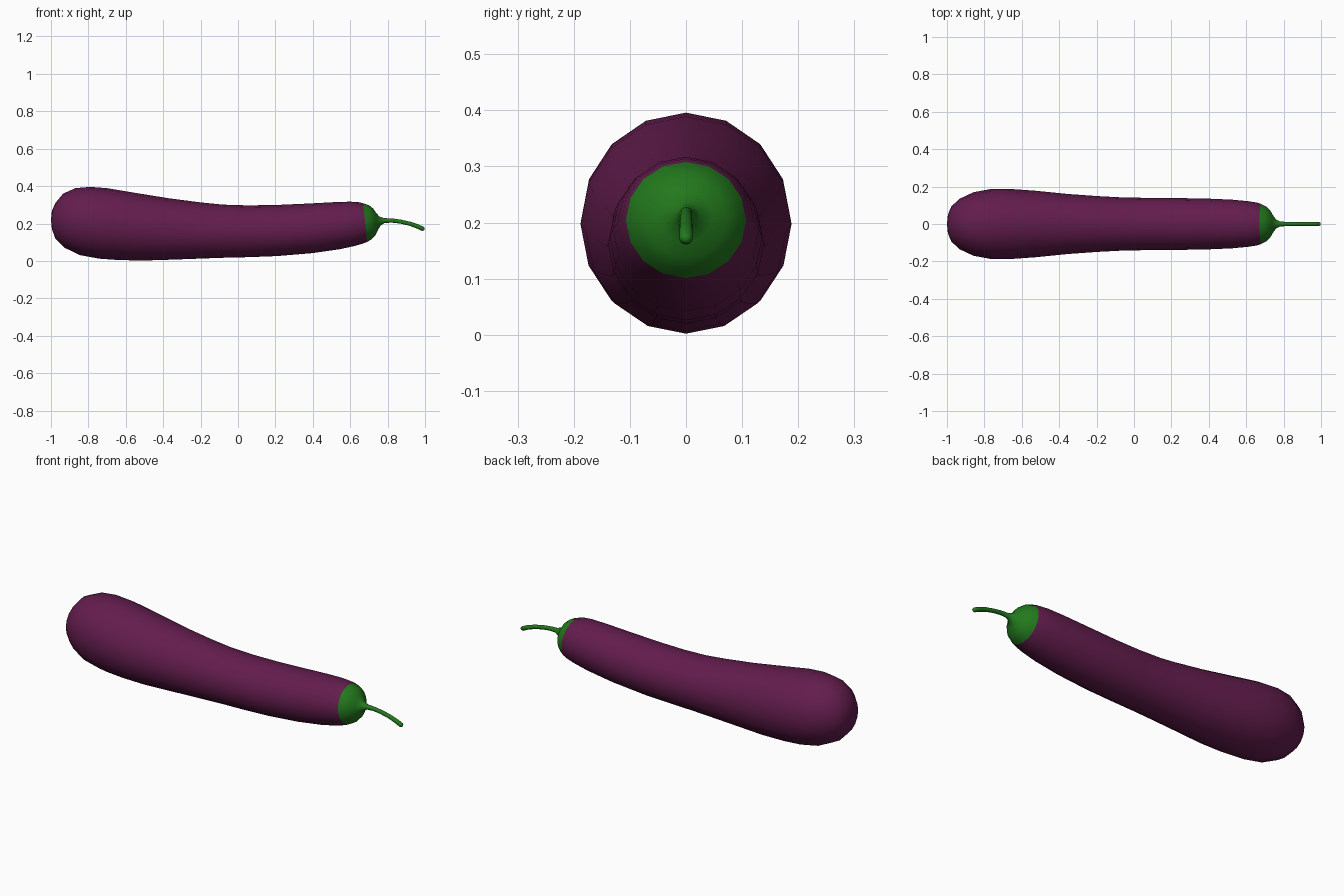
import bpy, bmesh, math
from mathutils import Vector

SIDES = 16


def material(name, color):
    m = bpy.data.materials.new(name)
    m.diffuse_color = (*color, 1)
    return m


def loft(name, rings, mat, start_tip=None, end_tip=None):
    """Each ring: top x, top z, bottom x, bottom z, half width in y."""
    bm = bmesh.new()
    loops = []
    for tx, tz, bx, bz, w in rings:
        top, bottom = Vector((tx, 0, tz)), Vector((bx, 0, bz))
        mid, up = (top + bottom) / 2, (top - bottom) / 2
        loops.append([bm.verts.new(mid + up * math.cos(a) + Vector((0, w * math.sin(a), 0)))
                      for a in (2 * math.pi * i / SIDES for i in range(SIDES))])
    for a, b in zip(loops, loops[1:]):
        for i in range(SIDES):
            j = (i + 1) % SIDES
            bm.faces.new((a[i], a[j], b[j], b[i]))
    for tip, ring in ((start_tip, loops[0]), (end_tip, loops[-1])):
        if tip:
            v = bm.verts.new((tip[0], 0, tip[1]))
            for i in range(SIDES):
                bm.faces.new((ring[i], ring[(i + 1) % SIDES], v))
    bmesh.ops.recalc_face_normals(bm, faces=bm.faces)
    me = bpy.data.meshes.new(name)
    bm.to_mesh(me)
    bm.free()
    me.materials.append(mat)
    me.shade_smooth()
    ob = bpy.data.objects.new(name, me)
    bpy.context.collection.objects.link(ob)
    return ob


purple = material("purple_skin", (0.125, 0.012, 0.075))
green = material("green_stalk", (0.016, 0.19, 0.012))

# Fruit: bulbous left end, slimmer neck on the right
loft("fruit_body", [
    (-0.995, 0.268, -0.995, 0.172, 0.05),
    (-0.975, 0.312, -0.978, 0.122, 0.094),
    (-0.935, 0.36, -0.93, 0.072, 0.135),
    (-0.87, 0.389, -0.845, 0.031, 0.17),
    (-0.79, 0.396, -0.74, 0.012, 0.187),
    (-0.70, 0.389, -0.64, 0.005, 0.188),
    (-0.55, 0.364, -0.51, 0.002, 0.178),
    (-0.37, 0.335, -0.35, 0.007, 0.161),
    (-0.20, 0.313, -0.19, 0.013, 0.149),
    (-0.08, 0.301, -0.08, 0.017, 0.143),
    (0.05, 0.297, 0.05, 0.02, 0.14),
    (0.20, 0.299, 0.21, 0.026, 0.139),
    (0.38, 0.307, 0.40, 0.042, 0.136),
    (0.51, 0.314, 0.54, 0.062, 0.13),
    (0.60, 0.317, 0.62, 0.079, 0.122),
    (0.645, 0.314, 0.665, 0.092, 0.115),
    (0.67, 0.308, 0.69, 0.101, 0.107),
], purple, start_tip=(-1.0, 0.22))

# Cap flowing into the thin drooping stem
loft("cap_and_stem", [
    (0.67, 0.308, 0.69, 0.101, 0.107),
    (0.70, 0.298, 0.715, 0.116, 0.093),
    (0.722, 0.281, 0.735, 0.137, 0.072),
    (0.738, 0.258, 0.748, 0.165, 0.047),
    (0.755, 0.238, 0.762, 0.189, 0.025),
    (0.78, 0.229, 0.784, 0.203, 0.013),
    (0.825, 0.227, 0.822, 0.205, 0.011),
    (0.87, 0.221, 0.865, 0.200, 0.011),
    (0.92, 0.210, 0.914, 0.189, 0.011),
    (0.965, 0.195, 0.955, 0.174, 0.012),
    (0.993, 0.182, 0.982, 0.161, 0.012),
    (0.998, 0.176, 0.990, 0.162, 0.008),
], green, end_tip=(0.998, 0.167))
